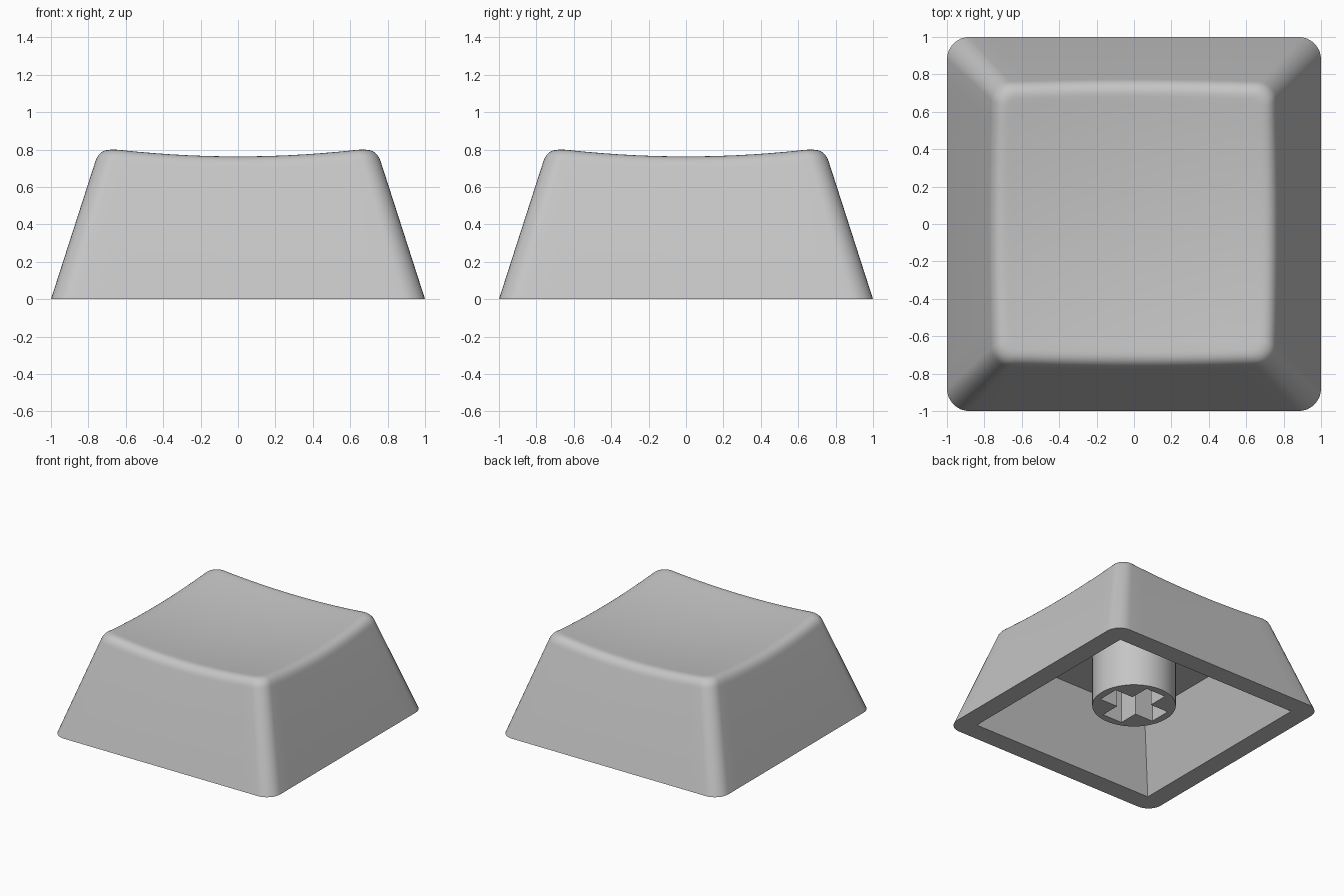
import bpy, bmesh, math
from math import cos, sin, pi

if "Cube" in bpy.data.objects:
    bpy.data.objects.remove(bpy.data.objects["Cube"])

SLOPE = 0.322       # wall taper per unit of height
FILLET = 0.07       # rim rounding
CEILING = 0.56      # height of the hollow's ceiling

grey = bpy.data.materials.new("light grey")
grey.diffuse_color = (0.56, 0.56, 0.56, 1)
grey.use_nodes = True
grey.node_tree.nodes["Principled BSDF"].inputs["Base Color"].default_value = grey.diffuse_color


def finish(obj):
    obj.data.materials.clear()
    obj.data.materials.append(grey)
    bpy.ops.object.select_all(action='DESELECT')
    obj.select_set(True)
    bpy.context.view_layer.objects.active = obj
    bpy.ops.object.shade_smooth_by_angle(angle=math.radians(30))


# Rounded square outline: (corner-centre factors, offset direction)
outline = []
EDGE, ARC = 14, 8
for k in range(4):
    a = k * pi / 2
    def turn(x, y):
        return (x * cos(a) - y * sin(a), x * sin(a) + y * cos(a))
    for i in range(1, EDGE):                       # straight side facing +x
        outline.append((turn(1, -1 + 2 * i / EDGE), turn(1, 0)))
    for i in range(ARC + 1):                       # corner arc
        t = i / ARC * pi / 2
        outline.append((turn(1, 1), turn(cos(t), sin(t))))


def point(p, half, r):
    (cx, cy), (dx, dy) = p
    return cx * (half - r) + dx * r, cy * (half - r) + dy * r


def dish(x, y):
    return 0.72 + (x * x + y * y) / 11


def wall(p, z):
    return (*point(p, 1 - SLOPE * z, 0.12 - 0.025 * z), z)


def rim(p):
    """Rounded rim from wall to dished top at one outline point."""
    z = 0.78
    for _ in range(6):
        z = dish(*wall(p, z)[:2])
    low, edge = wall(p, z - FILLET), wall(p, z)
    x, y = point(p, 1 - SLOPE * z - FILLET, 0.055)
    top = (x, y, dish(x, y))
    steps = [i / 7 for i in range(8)]
    return [tuple((1 - t) ** 2 * a + 2 * t * (1 - t) * b + t * t * c
                  for a, b, c in zip(low, edge, top)) for t in steps]


# Cap shell: ceiling, inner walls, bottom lip, outer walls, rim, dish
rims = [rim(p) for p in outline]
rings = [[(*point(p, 0.65, 0), CEILING) for p in outline],
         [(*point(p, 0.84, 0), 0) for p in outline],
         [wall(p, 0) for p in outline]]
rings += [[r[i] for r in rims] for i in range(8)]
for s in (0.95, 0.85, 0.75, 0.62, 0.5, 0.38, 0.25, 0.12):
    rings.append([(r[-1][0] * s, r[-1][1] * s, dish(r[-1][0] * s, r[-1][1] * s))
                  for r in rims])

bm = bmesh.new()
loops = [[bm.verts.new(co) for co in ring] for ring in rings]
n = len(outline)
for a, b in zip(loops, loops[1:]):
    for i in range(n):
        j = (i + 1) % n
        bm.faces.new((a[i], a[j], b[j], b[i]))
bm.faces.new(loops[0])
centre = bm.verts.new((0, 0, dish(0, 0)))
for i in range(n):
    bm.faces.new((loops[-1][i], loops[-1][(i + 1) % n], centre))
bmesh.ops.remove_doubles(bm, verts=bm.verts, dist=1e-4)
bmesh.ops.recalc_face_normals(bm, faces=bm.faces)
mesh = bpy.data.meshes.new("cap_shell")
bm.to_mesh(mesh)
bm.free()
shell = bpy.data.objects.new("cap_shell", mesh)
bpy.context.collection.objects.link(shell)
finish(shell)

# Stem: round post with a cross-shaped socket, extruded from a flat profile
L, W = 0.255, 0.09
quarter = [(L, -W), (L, W), (W, W)]
cross = []
for k in range(4):
    c, s = round(cos(k * pi / 2)), round(sin(k * pi / 2))
    cross += [(x * c - y * s, x * s + y * c) for x, y in quarter]
circle = [(0.315 * cos(t * pi / 32), 0.315 * sin(t * pi / 32)) for t in range(64)]

curve = bpy.data.curves.new("stem", 'CURVE')
curve.dimensions = '2D'
curve.fill_mode = 'BOTH'
bottom, top = 0.11, CEILING + 0.01
curve.extrude = (top - bottom) / 2
for pts in (circle, cross):
    sp = curve.splines.new('POLY')
    sp.points.add(len(pts) - 1)
    for q, (x, y) in zip(sp.points, pts):
        q.co = (x, y, 0, 1)
    sp.use_cyclic_u = True
stem = bpy.data.objects.new("stem", curve)
stem.location.z = (top + bottom) / 2
bpy.context.collection.objects.link(stem)
bpy.ops.object.select_all(action='DESELECT')
stem.select_set(True)
bpy.context.view_layer.objects.active = stem
bpy.ops.object.convert(target='MESH')
stem = bpy.context.view_layer.objects.active
bm = bmesh.new()
bm.from_mesh(stem.data)
bmesh.ops.remove_doubles(bm, verts=bm.verts, dist=1e-4)
bmesh.ops.recalc_face_normals(bm, faces=bm.faces)
bm.to_mesh(stem.data)
bm.free()
finish(stem)
